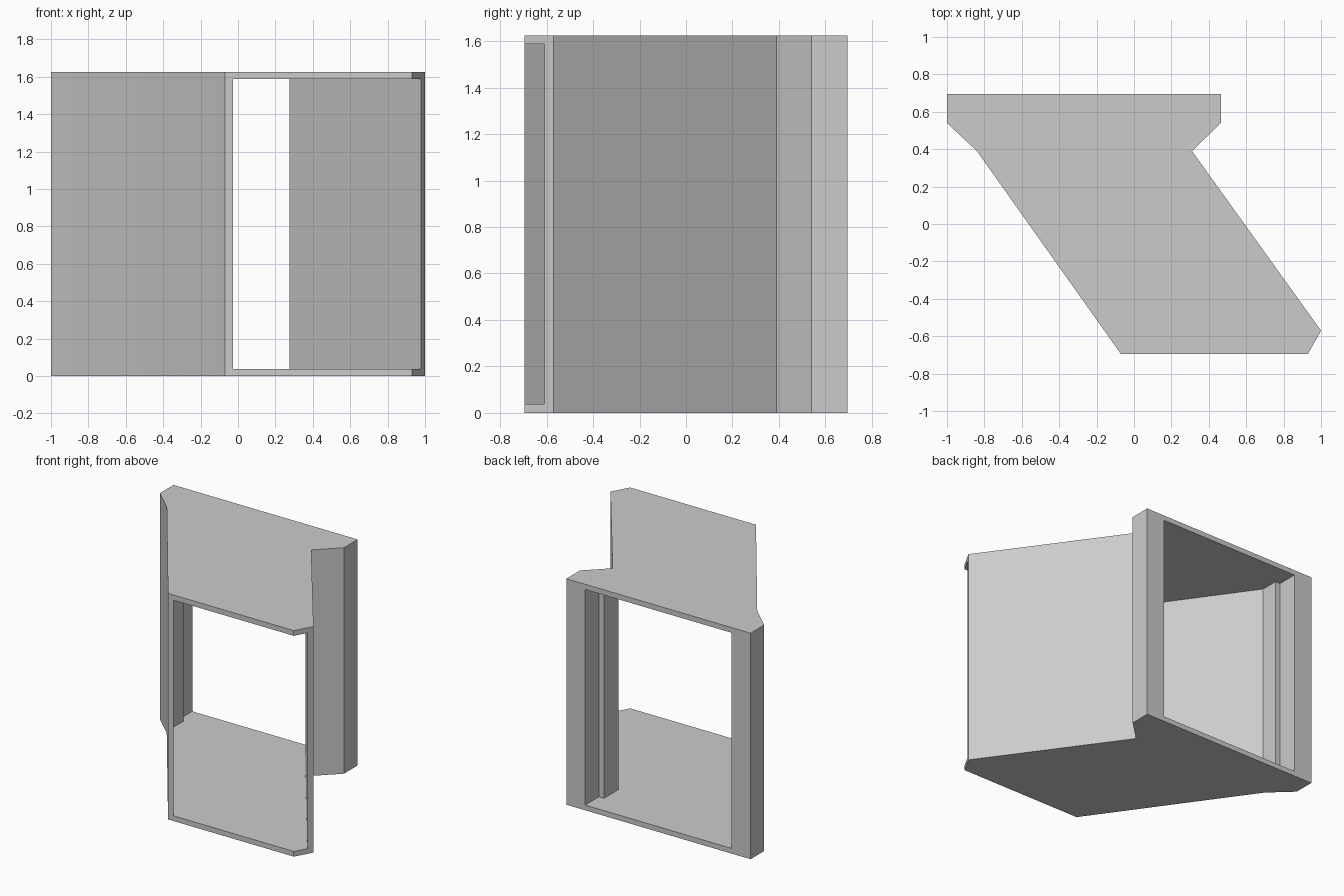
import bpy, bmesh, math

default = bpy.data.objects.get("Cube")
if default:
    bpy.data.objects.remove(default, do_unlink=True)

HEIGHT = 1.625
THICK = 0.0375

grey = bpy.data.materials.new("light grey")
grey.use_nodes = True
colour = (0.6, 0.6, 0.6, 1)
grey.diffuse_color = colour
grey.node_tree.nodes["Principled BSDF"].inputs["Base Color"].default_value = colour


def prism(name, plan, z0, z1):
    """Extrude a plan outline upward into a closed solid."""
    bm = bmesh.new()
    base = bm.faces.new([bm.verts.new((x, y, z0)) for x, y in plan])
    top = bmesh.ops.extrude_face_region(bm, geom=[base])["geom"]
    moved = [v for v in top if isinstance(v, bmesh.types.BMVert)]
    bmesh.ops.translate(bm, verts=moved, vec=(0, 0, z1 - z0))
    bmesh.ops.recalc_face_normals(bm, faces=bm.faces)
    mesh = bpy.data.meshes.new(name)
    bm.to_mesh(mesh)
    bm.free()
    mesh.materials.append(grey)
    obj = bpy.data.objects.new(name, mesh)
    bpy.context.collection.objects.link(obj)
    return obj


# Slanted housing with a wide rear flange and a chamfered front corner
housing_plan = [(-1, 0.695), (-1, 0.54), (-0.84, 0.39), (-0.07, -0.695),
                (0.93, -0.695), (1, -0.57), (0.31, 0.39), (0.465, 0.54), (0.465, 0.695)]
housing = prism("slanted_housing", housing_plan, 0, HEIGHT)

# Passage open at front and back, with a small rebate behind the flange
passage_plan = [(-0.85, 0.8), (-0.85, 0.54), (-0.81, 0.54), (-0.81, 0.41), (0.049, -0.8),
                (1.115, -0.8), (0.275, 0.375), (0.275, 0.54), (0.315, 0.54), (0.315, 0.8)]
passage = prism("passage_cutter", passage_plan, THICK, HEIGHT - THICK)
passage.hide_render = True

cut = housing.modifiers.new("open_passage", "BOOLEAN")
cut.operation = "DIFFERENCE"
cut.solver = "EXACT"
cut.object = passage

bpy.ops.object.select_all(action="DESELECT")
bpy.context.view_layer.objects.active = housing
housing.select_set(True)
bpy.ops.object.modifier_apply(modifier=cut.name)
bpy.data.objects.remove(passage, do_unlink=True)

# Soften only the shallow bend in the side wall
bpy.ops.object.shade_smooth_by_angle(angle=math.radians(30))
